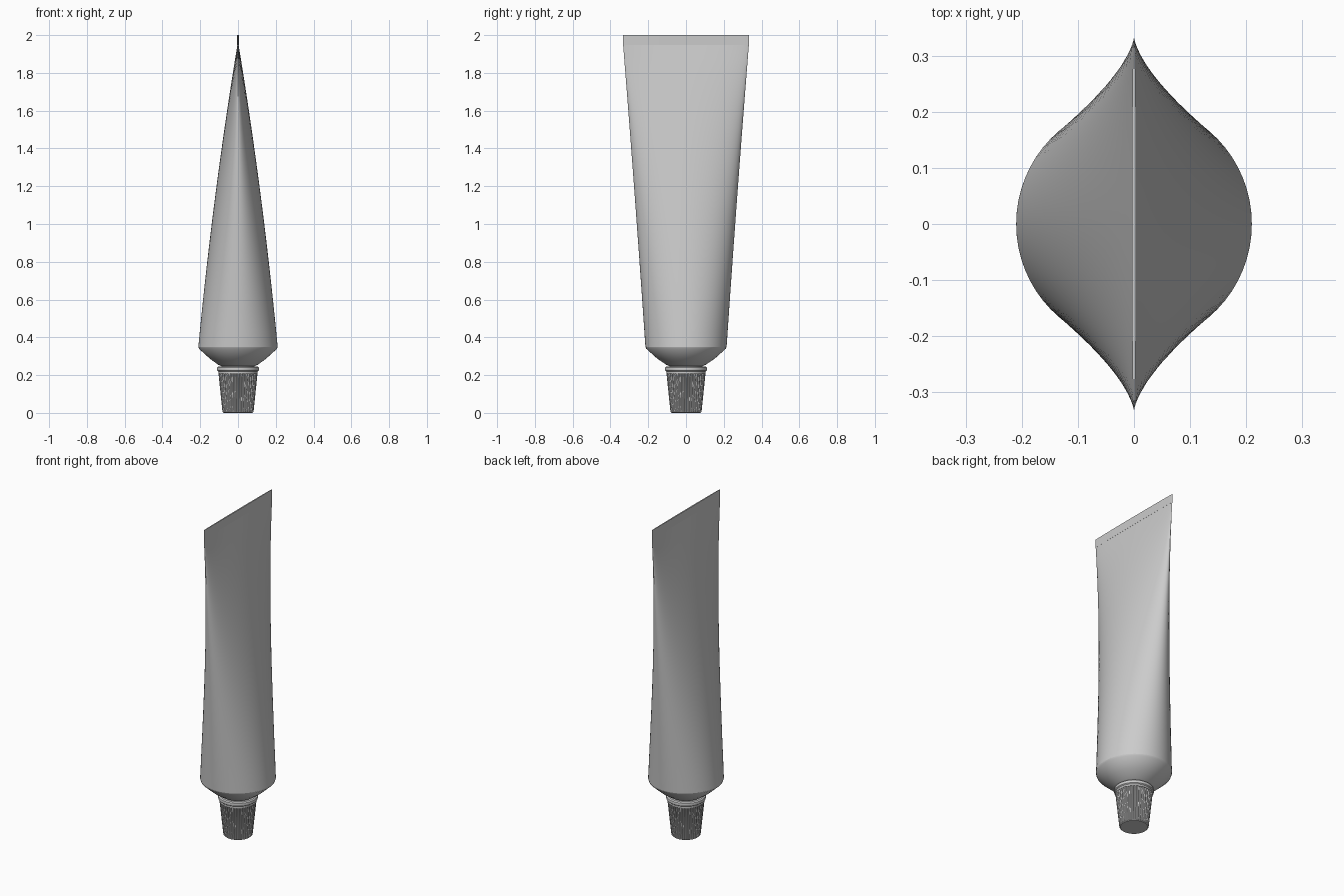
import bpy, bmesh
from math import cos, sin, pi, radians

if "Cube" in bpy.data.objects:
    bpy.data.objects.remove(bpy.data.objects["Cube"])


def loft(name, rings, cap_start=True, cap_end=True, angle=35):
    """Skin a list of equal-length rings of points into one smooth mesh."""
    bm = bmesh.new()
    loops = [[bm.verts.new(p) for p in ring] for ring in rings]
    n = len(loops[0])
    for a, b in zip(loops, loops[1:]):
        for i in range(n):
            j = (i + 1) % n
            bm.faces.new((a[i], a[j], b[j], b[i]))
    if cap_start:
        bm.faces.new(loops[0][::-1])
    if cap_end:
        bm.faces.new(loops[-1])
    bmesh.ops.recalc_face_normals(bm, faces=bm.faces)
    mesh = bpy.data.meshes.new(name)
    bm.to_mesh(mesh)
    bm.free()
    for p in mesh.polygons:
        p.use_smooth = True
    mesh.set_sharp_from_angle(angle=radians(angle))
    obj = bpy.data.objects.new(name, mesh)
    bpy.context.collection.objects.link(obj)
    return obj


def ellipse(a, b, z, n=64):
    return [(a * cos(2 * pi * i / n), b * sin(2 * pi * i / n), z) for i in range(n)]


def ribbed(r, depth, z, ribs=40):
    # four points per rib: two on the crest, two in the groove
    n = ribs * 4
    ring = []
    for i in range(n):
        rr = r - (depth if i % 4 > 1 else 0)
        ring.append((rr * cos(2 * pi * i / n), rr * sin(2 * pi * i / n), z))
    return ring


# Squeezed body: round at the shoulder, flattening to a wide line at the crimp
Z0, Z1, STEPS = 0.35, 1.95, 20
rings = []
for k in range(STEPS + 1):
    t = k / STEPS
    a = 0.003 + 0.207 * (1 - t) + 0.055 * t * (1 - t)
    b = 0.215 + 0.118 * t - 0.01 * t * (1 - t)
    rings.append(ellipse(a, b, Z0 + (Z1 - Z0) * t))
loft("tube_body", rings, cap_start=False, cap_end=False)

# Flat crimped seal
loft("crimp_seal", [ellipse(0.004, 0.333, z) for z in (1.948, 2.0)])

# Conical shoulder and neck
shoulder = [(0.21, 0.215, 0.352), (0.207, 0.211, 0.34), (0.15, 0.153, 0.288),
            (0.105, 0.105, 0.255), (0.088, 0.088, 0.248), (0.088, 0.088, 0.21)]
loft("shoulder", [ellipse(*s) for s in shoulder], cap_start=False)

# Cap collar with a rounded lip
collar = [(0.085, 0.246), (0.103, 0.246), (0.110, 0.241), (0.112, 0.232),
          (0.110, 0.224), (0.104, 0.219), (0.104, 0.208), (0.085, 0.206)]
loft("cap_collar", [ellipse(r, r, z) for r, z in collar])

# Tapered ribbed cap with a slightly bevelled end
cap = [(0.076, 0, 0.0), (0.081, 0, 0.004), (0.083, 0.005, 0.012),
       (0.103, 0.006, 0.205), (0.103, 0, 0.212)]
loft("ribbed_cap", [ribbed(*c) for c in cap])
